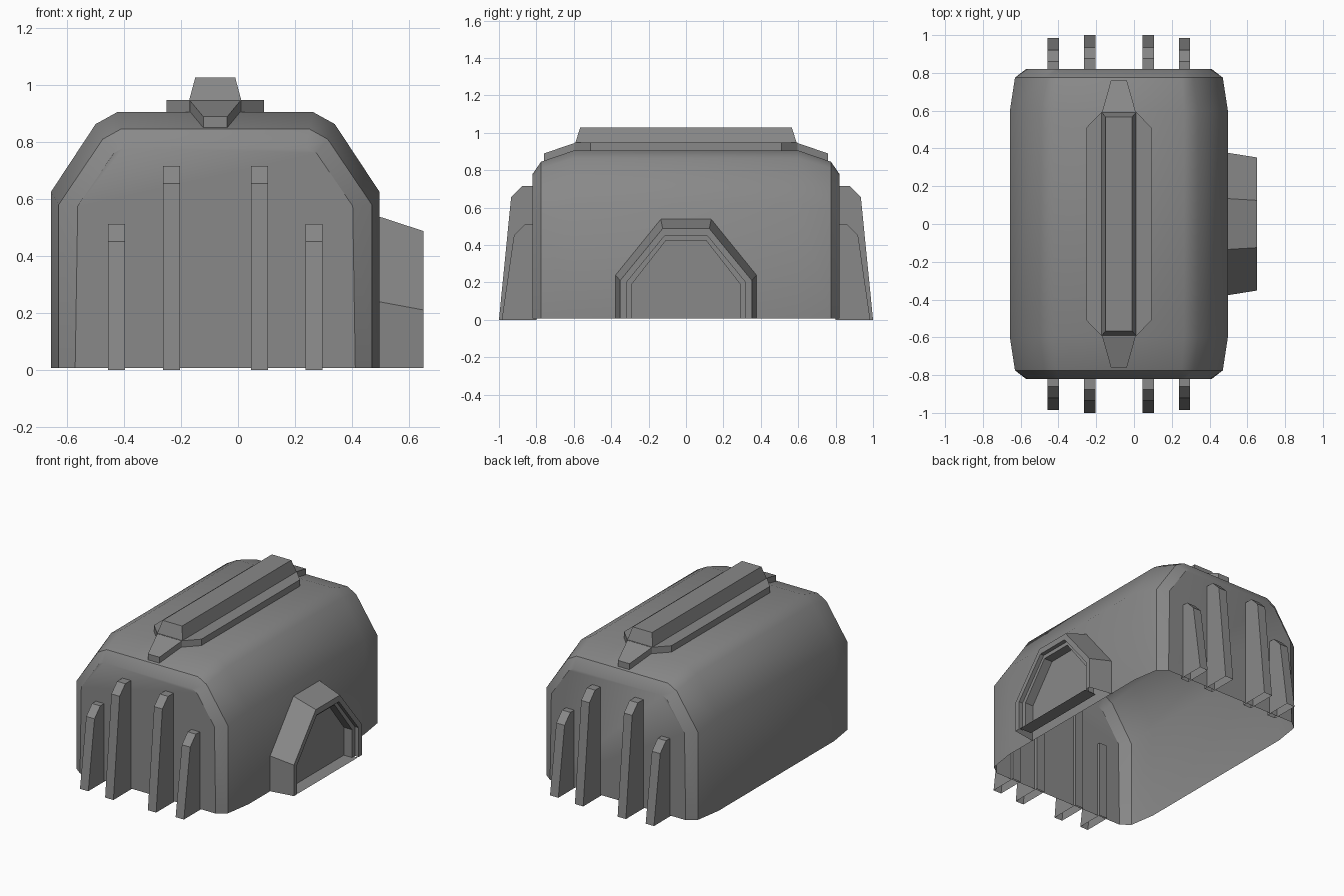
import bpy, bmesh, math

if "Cube" in bpy.data.objects:
    bpy.data.objects.remove(bpy.data.objects["Cube"], do_unlink=True)

grey = bpy.data.materials.new("concrete_grey")
grey.use_nodes = True
colour = (0.25, 0.25, 0.25, 1)
grey.diffuse_color = colour
grey.node_tree.nodes["Principled BSDF"].inputs["Base Color"].default_value = colour

MID = -0.08     # centre line of the hull
BASE = 0.007    # lower edge of the shell


def loft(name, rings, closed=True, cap_start=True, cap_end=True):
    """Skin a series of equal-length point rings."""
    bm = bmesh.new()
    loops = [[bm.verts.new(p) for p in ring] for ring in rings]
    count = len(rings[0])
    for a, b in zip(loops, loops[1:]):
        for i in range(count if closed else count - 1):
            j = (i + 1) % count
            bm.faces.new((a[i], a[j], b[j], b[i]))
    if cap_start:
        bm.faces.new(loops[0])
    if cap_end:
        bm.faces.new(loops[-1])
    bmesh.ops.recalc_face_normals(bm, faces=bm.faces[:])
    mesh = bpy.data.meshes.new(name)
    bm.to_mesh(mesh)
    bm.free()
    mesh.materials.append(grey)
    ob = bpy.data.objects.new(name, mesh)
    bpy.context.collection.objects.link(ob)
    return ob


def arch(half):
    """Mirror half an outline of (width, height) points into a full arch."""
    return [(-w, z) for w, z in half] + [(w, z) for w, z in reversed(half)]


def rectangle(w, d, z):
    return [(MID - w, -d, z), (MID + w, -d, z), (MID + w, d, z), (MID - w, d, z)]


# Hull: vaulted shell, open underneath, with chamfered ends
middle = [(0.577, BASE), (0.577, 0.625), (0.42, 0.863), (0.344, 0.905)]
shoulder = [(0.55, BASE), (0.55, 0.58), (0.395, 0.81), (0.332, 0.845)]
end = [(0.492, BASE), (0.483, 0.575), (0.355, 0.762), (0.32, 0.78)]
stations = [(-0.82, end), (-0.775, shoulder), (-0.6, middle),
            (0.6, middle), (0.775, shoulder), (0.82, end)]
hull = loft("hull", [[(MID + w, y, z) for w, z in arch(s)] for y, s in stations],
            closed=False)
bpy.ops.object.select_all(action='DESELECT')
hull.select_set(True)
bpy.context.view_layer.objects.active = hull
bpy.ops.object.shade_smooth_by_angle(angle=math.radians(35))

# Buttresses: tall inner and short outer fins on both ends
tall = [(0.8, 0), (1.0, 0), (0.935, 0.655), (0.876, 0.715), (0.8, 0.715)]
short = [(0.8, 0), (0.985, 0), (0.92, 0.45), (0.86, 0.512), (0.8, 0.512)]
fins = [(-0.427, short), (-0.234, tall), (0.076, tall), (0.267, short)]
for side, label in ((-1, "front"), (1, "back")):
    for n, (x, outline) in enumerate(fins, 1):
        fin = loft(f"{label}_buttress_{n}",
                   [[(x + dx, side * y, z) for y, z in outline] for dx in (-0.03, 0.03)])
        # Leave the foot of the fin open
        bm = bmesh.new()
        bm.from_mesh(fin.data)
        foot = [f for f in bm.faces if all(v.co.z < 0.001 for v in f.verts)]
        bmesh.ops.delete(bm, geom=foot, context='FACES')
        bm.to_mesh(fin.data)
        bm.free()

# Doorway: tapered frame with a stepped recess and door panel
frame = [(0.378, BASE), (0.378, 0.24), (0.135, 0.54)]
lip = [(0.352, BASE), (0.352, 0.21), (0.125, 0.487)]
step = [(0.318, BASE), (0.318, 0.2), (0.115, 0.448)]
panel = [(0.29, BASE), (0.29, 0.19), (0.108, 0.423)]
depths = [(0.49, frame), (0.652, lip), (0.652, step),
          (0.625, step), (0.625, panel), (0.565, panel)]
loft("doorway", [[(x, y, z) for y, z in arch(s)] for x, s in depths],
     closed=False, cap_start=False)
loft("door_sill", [[(x, -0.31, BASE), (x, 0.31, BASE)] for x in (0.565, 0.652)],
     closed=False, cap_start=False, cap_end=False)

# Roof plate with clipped corners
corner = [(0.09, 0.595), (0.172, 0.51)]
half_plate = corner + [(w, -y) for w, y in reversed(corner)]
outline = half_plate + [(-w, y) for w, y in reversed(half_plate)]
loft("roof_plate", [[(MID + w, y, z) for w, y in outline] for z in (0.89, 0.947)])

# Sloping noses at both ends of the plate
for side, label in ((-1, "front"), (1, "back")):
    loft(label + "_nose",
         [[(MID - w, side * y, low), (MID + w, side * y, low),
           (MID + w, side * y, top), (MID - w, side * y, top)]
          for w, y, low, top in ((0.09, 0.59, 0.895, 0.947), (0.042, 0.76, 0.845, 0.889))])

# Raised ridge along the plate
loft("roof_ridge", [rectangle(0.092, 0.592, 0.945), rectangle(0.07, 0.566, 1.027)])
